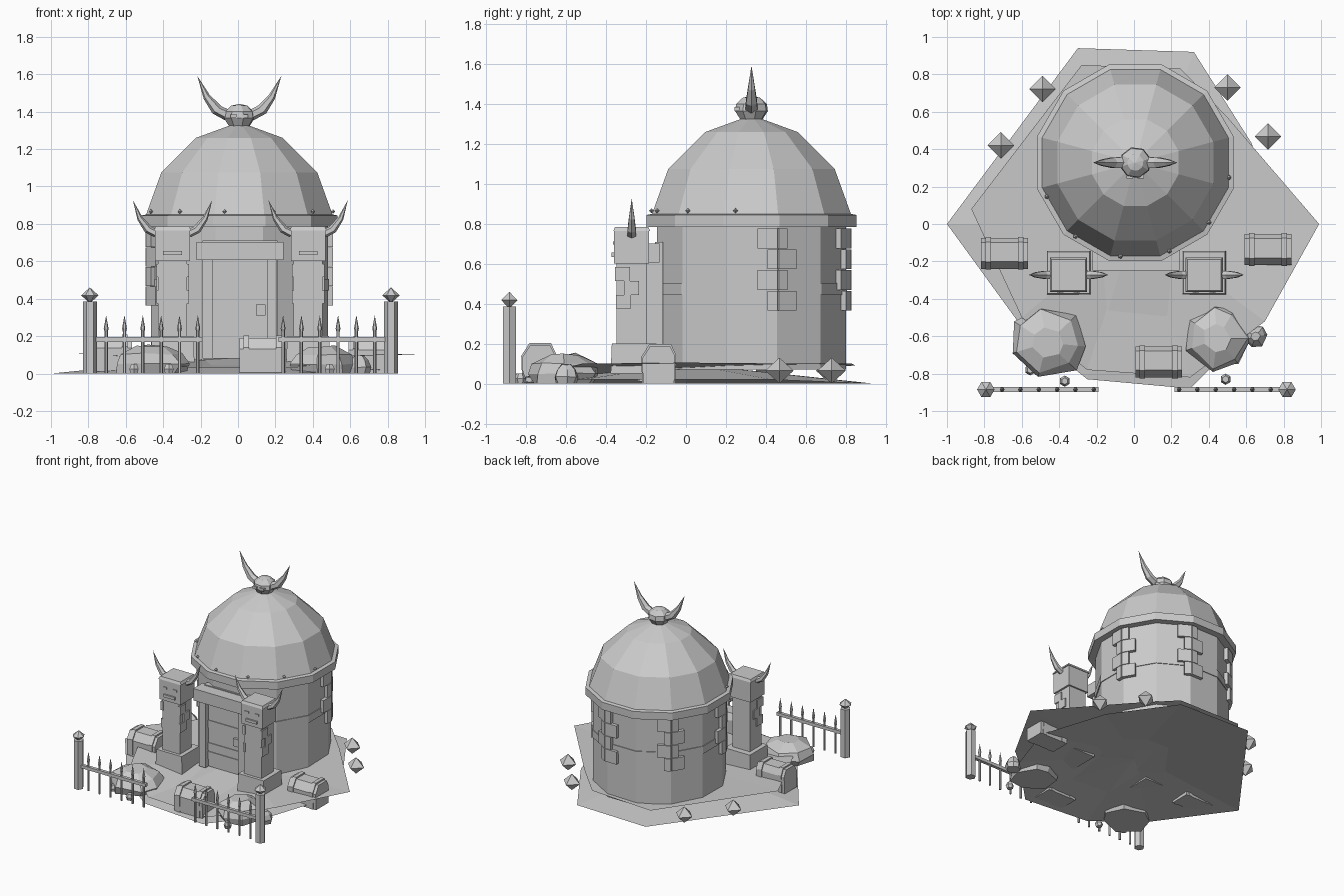
import bpy, bmesh, math, random
from mathutils import Vector, Matrix

if "Cube" in bpy.data.objects:
    bpy.data.objects.remove(bpy.data.objects["Cube"])
random.seed(4)

stone = bpy.data.materials.new("plain_grey")
stone.use_nodes = True
GREY = (0.6, 0.6, 0.6, 1)
stone.diffuse_color = GREY
stone.node_tree.nodes["Principled BSDF"].inputs["Base Color"].default_value = GREY


def finish(name, bm, loc=(0, 0, 0), turn=0, solid=True):
    if solid:
        bmesh.ops.recalc_face_normals(bm, faces=bm.faces)
    mesh = bpy.data.meshes.new(name)
    bm.to_mesh(mesh)
    bm.free()
    mesh.materials.append(stone)
    ob = bpy.data.objects.new(name, mesh)
    ob.location = loc
    ob.rotation_euler.z = turn
    bpy.context.collection.objects.link(ob)
    return ob


def box(name, loc, size, turn=0, taper=1):
    bm = bmesh.new()
    bmesh.ops.create_cube(bm, size=1, matrix=Matrix.Diagonal((*size, 1)))
    for v in bm.verts:
        if v.co.z > 0:
            v.co.xy *= taper
    return finish(name, bm, loc, turn)


def loft(name, rings, loc=(0, 0, 0), turn=0):
    """Skin a list of point rings; a ring of one point closes to a tip."""
    bm = bmesh.new()
    loops = [[bm.verts.new(p) for p in ring] for ring in rings]
    for a, b in zip(loops, loops[1:]):
        n = max(len(a), len(b))
        for i in range(n):
            j = (i + 1) % n
            corners = [a[i % len(a)], a[j % len(a)], b[j % len(b)], b[i % len(b)]]
            bm.faces.new(list(dict.fromkeys(corners)))
    for end in (loops[0], loops[-1]):
        if len(end) > 2:
            bm.faces.new(end)
    return finish(name, bm, loc, turn)


def lathe(name, profile, sides, loc=(0, 0, 0), turn=0):
    rings = []
    for r, z in profile:
        count = sides if r > 0 else 1
        rings.append([(r * math.cos(math.tau * i / sides),
                       r * math.sin(math.tau * i / sides), z) for i in range(count)])
    return loft(name, rings, loc, turn)


def horn(name, loc, side, path):
    """Curved spike in the xz plane; path holds (x, z, radius)."""
    rings = []
    for x, z, r in path:
        if r == 0:
            rings.append([(side * x, 0, z)])
            continue
        rings.append([(side * (x + r * 0.75 * math.cos(a)), r * math.sin(a), z - r * 0.6 * math.cos(a))
                      for a in (math.tau * i / 6 for i in range(6))])
    return loft(name, rings, loc)


def gem(name, loc, r, h, sides=4, turn=0):
    return lathe(name, [(0, -h), (r, 0), (0, h)], sides, loc, turn)


def sheet(name, centre, rim):
    bm = bmesh.new()
    mid = bm.verts.new(centre)
    vs = [bm.verts.new(p) for p in rim]
    for i, v in enumerate(vs):
        bm.faces.new((mid, v, vs[(i + 1) % len(vs)]))
    return finish(name, bm, solid=False)


# Ground: a low mound crossed by a shallow dish with a raised rim
sheet("ground_lower", (0, 0, 0.1),
      [(-1, 0, 0), (-0.6, -0.55, 0), (-0.25, -0.83, 0), (0.3, -0.88, 0),
       (0.66, -0.52, 0.02), (0.8, -0.1, 0.02), (0.63, 0.43, 0.02), (0.32, 0.92, 0), (-0.3, 0.94, 0)])
sheet("ground_upper", (0, 0, 0.065),
      [(-0.87, 0.08, 0.11), (-0.6, -0.5, 0.09), (-0.25, -0.78, 0.03), (0.3, -0.82, 0.03),
       (0.7, -0.52, 0.1), (0.99, 0, 0.105), (0.5, 0.57, 0.1), (0.25, 0.83, 0.1), (-0.28, 0.85, 0.09)])

# Round house: wall, band, eave and dome
CX, CY = 0.007, 0.328
HOUSE = (CX, CY, 0)
FLAT = math.cos(math.radians(15))
STEP = math.radians(15)
R = 0.473 / FLAT
lathe("wall", [(R, 0.07), (R, 0.8)], 12, HOUSE, STEP)
lathe("wall_band", [(R + 0.006, 0.445), (R + 0.006, 0.505)], 12, HOUSE, STEP)
lathe("eave", [(0.525 / FLAT, 0.785), (0.525 / FLAT, 0.845), (0.5 / FLAT, 0.85)], 12, HOUSE, STEP)
lathe("dome", [(0.5 / FLAT, 0.845), (0.417 / FLAT, 1.075), (0.232 / FLAT, 1.26), (0, 1.345)], 12, HOUSE, STEP)

# Studs along the front of the eave
for k in range(6):
    a = math.radians(-9 - 30 * k)
    gem("eave_stud", (CX + 0.507 * math.cos(a), CY + 0.507 * math.sin(a), 0.866), 0.013, 0.013, 5)

# Interlocking corner bricks on the back and sides of the wall
for corner in (15, 75, 135, 195):
    a = math.radians(corner)
    tip = Vector((CX + R * math.cos(a), CY + R * math.sin(a), 0))
    for side in (-1, 1):
        face = a + side * STEP
        out = Vector((math.cos(face), math.sin(face), 0))
        along = Vector((-out.y, out.x, 0)) * side
        for row in range(4):
            wide = 0.1 if (row % 2 == 0) == (side > 0) else 0.05
            p = tip + along * (wide / 2 - 0.003) + out * 0.01
            p.z = 0.415 + 0.104 * row
            box("corner_brick", p, (0.035, wide, 0.1), face)

# Skull finial with horns
lathe("roof_skull", [(0.055, 1.32), (0.085, 1.365), (0.08, 1.4), (0.045, 1.432), (0, 1.442)], 8, HOUSE, STEP)
for s in (-1, 1):
    horn("roof_horn", (CX, CY, 0), s,
         [(0.05, 1.375, 0.035), (0.12, 1.41, 0.032), (0.175, 1.48, 0.02), (0.225, 1.592, 0)])
    box("roof_skull_eye", (CX + s * 0.03, CY - 0.07, 1.375), (0.035, 0.03, 0.02))

# Doorway
box("door", (0.01, -0.155, 0.35), (0.3, 0.05, 0.54))
for z in (0.17, 0.24, 0.42):
    box("door_plank", (0.01, -0.182, z), (0.29, 0.008, 0.06))
box("door_latch", (0.122, -0.19, 0.34), (0.05, 0.02, 0.06))
for s in (-1, 1):
    box("door_jamb", (0.01 + s * 0.172, -0.175, 0.35), (0.055, 0.09, 0.54))
box("door_lintel", (0.01, -0.19, 0.655), (0.465, 0.115, 0.095))
box("porch_back", (0.01, -0.135, 0.4), (0.4, 0.04, 0.62))

# Horned pillars beside the door
for px in (-0.35, 0.375):
    py = -0.272
    box("pillar_base", (px, -0.26, 0.125), (0.235, 0.235, 0.15), 0, 0.95)
    box("pillar_shaft", (px, py, 0.4), (0.155, 0.15, 0.42))
    box("pillar_head", (px, py, 0.685), (0.185, 0.175, 0.165))
    box("pillar_cap", (px, py, 0.775), (0.2, 0.185, 0.02), 0, 0.9)
    box("pillar_mouth", (px, py - 0.09, 0.645), (0.1, 0.02, 0.022))
    for s in (-1, 1):
        box("pillar_eye", (px + s * 0.045, py - 0.088, 0.705), (0.035, 0.01, 0.016))
        for dy, z in ((-0.045, 0.55), (0.0, 0.48), (-0.04, 0.41)):
            box("pillar_brick", (px + s * 0.077, py + dy, z), (0.02, 0.075, 0.07))
        horn("pillar_horn", (px, py, 0), s,
             [(0.08, 0.745, 0.026), (0.13, 0.77, 0.024), (0.175, 0.83, 0.016), (0.212, 0.927, 0)])


# Chests with strapped, bevelled lids
def chest_profile(x, grow):
    pts = [(0.08, 0), (0.085, 0.14), (0.06, 0.192), (-0.045, 0.192), (-0.085, 0.13), (-0.08, 0)]
    return [(x, y * grow, z * grow) for y, z in pts]


for cx, cy, cz in ((-0.692, -0.157, 0.01), (0.716, -0.137, 0), (0.132, -0.738, 0.005)):
    loft("chest", [chest_profile(-0.125, 0.97), chest_profile(0.125, 0.97)], (cx, cy, cz))
    for s in (-1, 1):
        loft("chest_strap", [chest_profile(s * 0.072, 1.03), chest_profile(s * 0.102, 1.03)], (cx, cy, cz))

# Boulders: chopped, flat-topped and uneven
for bx, by, r, h in ((-0.465, -0.635, 0.205, 0.155), (0.445, -0.615, 0.185, 0.15), (0.65, -0.6, 0.06, 0.1)):
    angles = [math.tau * (i + random.uniform(-0.2, 0.2)) / 7 for i in range(7)]
    rings = []
    for scale, z in ((0.88, 0), (1, 0.35), (0.85, 0.72), (0.42, 1)):
        ring = []
        for a in angles:
            k = r * scale * random.uniform(0.9, 1.08)
            ring.append((k * math.cos(a), k * math.sin(a), h * z * random.uniform(0.9, 1)))
        rings.append(ring)
    loft("boulder", rings, (bx, by, 0))
for x, y in ((-0.37, -0.84), (-0.555, -0.78), (0.49, -0.83)):
    lathe("pebble", [(0.022, 0), (0.03, 0.025), (0.018, 0.05)], 6, (x, y, 0), STEP * 2)

# Fence: posts, rails and pointed pickets
FY = -0.885
SHIFT = 0.013
for s in (-1, 1):
    lathe("fence_post", [(0.038, 0), (0.038, 0.385)], 6, (s * 0.805 + SHIFT, FY, 0))
    gem("post_finial", (s * 0.805 + SHIFT, FY, 0.418), 0.047, 0.042, 6)
    box("fence_rail", (s * 0.488 + SHIFT, FY, 0.182), (0.57, 0.025, 0.025))
    for i in range(6):
        lathe("fence_picket", [(0.009, 0), (0.009, 0.225), (0.013, 0.24), (0, 0.312)], 6,
              (s * (0.228 + 0.098 * i) + SHIFT, FY, 0))

# Crystals around the back edge
for x, y in ((-0.49, 0.722), (0.5, 0.73), (-0.712, 0.42), (0.717, 0.468)):
    gem("crystal", (x, y, 0.065), 0.071, 0.065)
